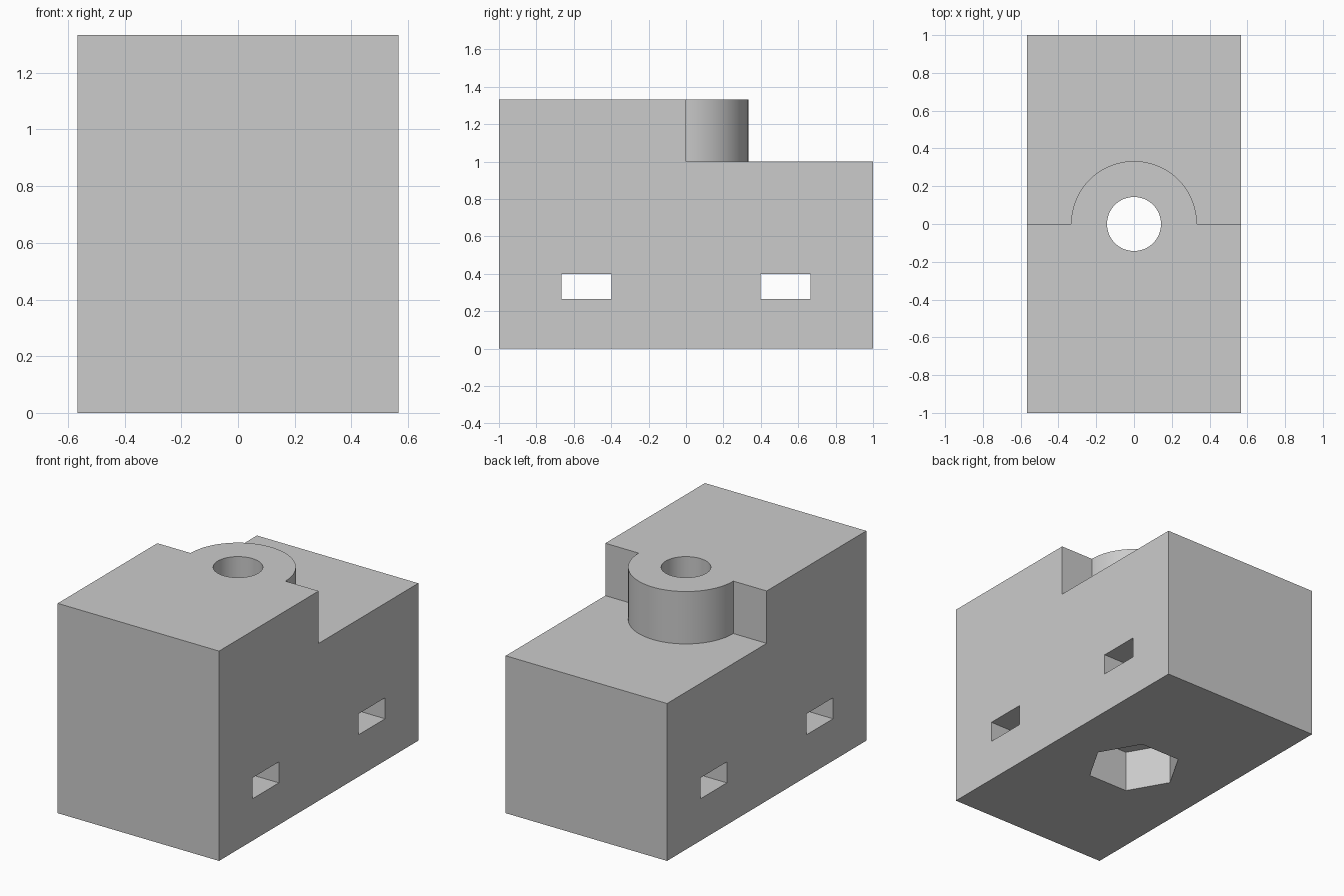
import bpy, bmesh, math
from mathutils import Matrix

cube = bpy.data.objects.get("Cube")
if cube:
    bpy.data.objects.remove(cube, do_unlink=True)

HALF_W = 0.567
TOP, STEP = 1.333, 1.0
POCKET = 0.267

grey = bpy.data.materials.new("plain_grey")
grey.use_nodes = True
colour = (0.6, 0.6, 0.6, 1)
grey.diffuse_color = colour
grey.node_tree.nodes["Principled BSDF"].inputs["Base Color"].default_value = colour


def add_object(name, bm):
    bmesh.ops.recalc_face_normals(bm, faces=bm.faces)
    mesh = bpy.data.meshes.new(name)
    bm.to_mesh(mesh)
    bm.free()
    mesh.materials.append(grey)
    obj = bpy.data.objects.new(name, mesh)
    bpy.context.collection.objects.link(obj)
    return obj


def prism(name, radius, z0, z1, sides):
    # Upright prism with one corner on the x axis
    bm = bmesh.new()
    ring = [bm.verts.new((radius * math.cos(math.tau * i / sides),
                          radius * math.sin(math.tau * i / sides), z0)) for i in range(sides)]
    base = bm.faces.new(ring)
    top = bmesh.ops.extrude_face_region(bm, geom=[base])["geom"]
    bmesh.ops.translate(bm, vec=(0, 0, z1 - z0),
                        verts=[v for v in top if isinstance(v, bmesh.types.BMVert)])
    return add_object(name, bm)


def box(name, size, centre):
    bm = bmesh.new()
    bmesh.ops.create_cube(bm, size=1, matrix=Matrix.Translation(centre) @ Matrix.Diagonal((*size, 1)))
    return add_object(name, bm)


def combine(target, tool, operation):
    # Apply the boolean at once and discard the helper
    mod = target.modifiers.new(tool.name, "BOOLEAN")
    mod.operation, mod.object, mod.solver = operation, tool, "EXACT"
    bpy.context.view_layer.objects.active = target
    bpy.ops.object.modifier_apply(modifier=mod.name)
    bpy.data.objects.remove(tool, do_unlink=True)


# Stepped block, extruded from its side profile
bm = bmesh.new()
profile = [(-1, 0), (1, 0), (1, STEP), (0, STEP), (0, TOP), (-1, TOP)]
side = bm.faces.new([bm.verts.new((-HALF_W, y, z)) for y, z in profile])
far = bmesh.ops.extrude_face_region(bm, geom=[side])["geom"]
bmesh.ops.translate(bm, vec=(2 * HALF_W, 0, 0),
                    verts=[v for v in far if isinstance(v, bmesh.types.BMVert)])
block = add_object("stepped_block", bm)

# Round boss on the step, flush with the raised half
combine(block, prism("boss", 0.333, 0.6, TOP, 96), "UNION")

# Vertical bolt hole and hexagonal nut pocket
combine(block, prism("bolt_hole", 0.143, -0.1, TOP + 0.1, 64), "DIFFERENCE")
combine(block, prism("nut_pocket", 0.284, -0.1, POCKET, 6), "DIFFERENCE")

# Two strap slots right through the sides
for y in (-0.533, 0.533):
    combine(block, box("strap_slot", (2, 0.267, 0.133), (0, y, 0.333)), "DIFFERENCE")

bpy.ops.object.select_all(action="DESELECT")
block.select_set(True)
bpy.context.view_layer.objects.active = block
bpy.ops.object.shade_smooth_by_angle(angle=math.radians(30))
